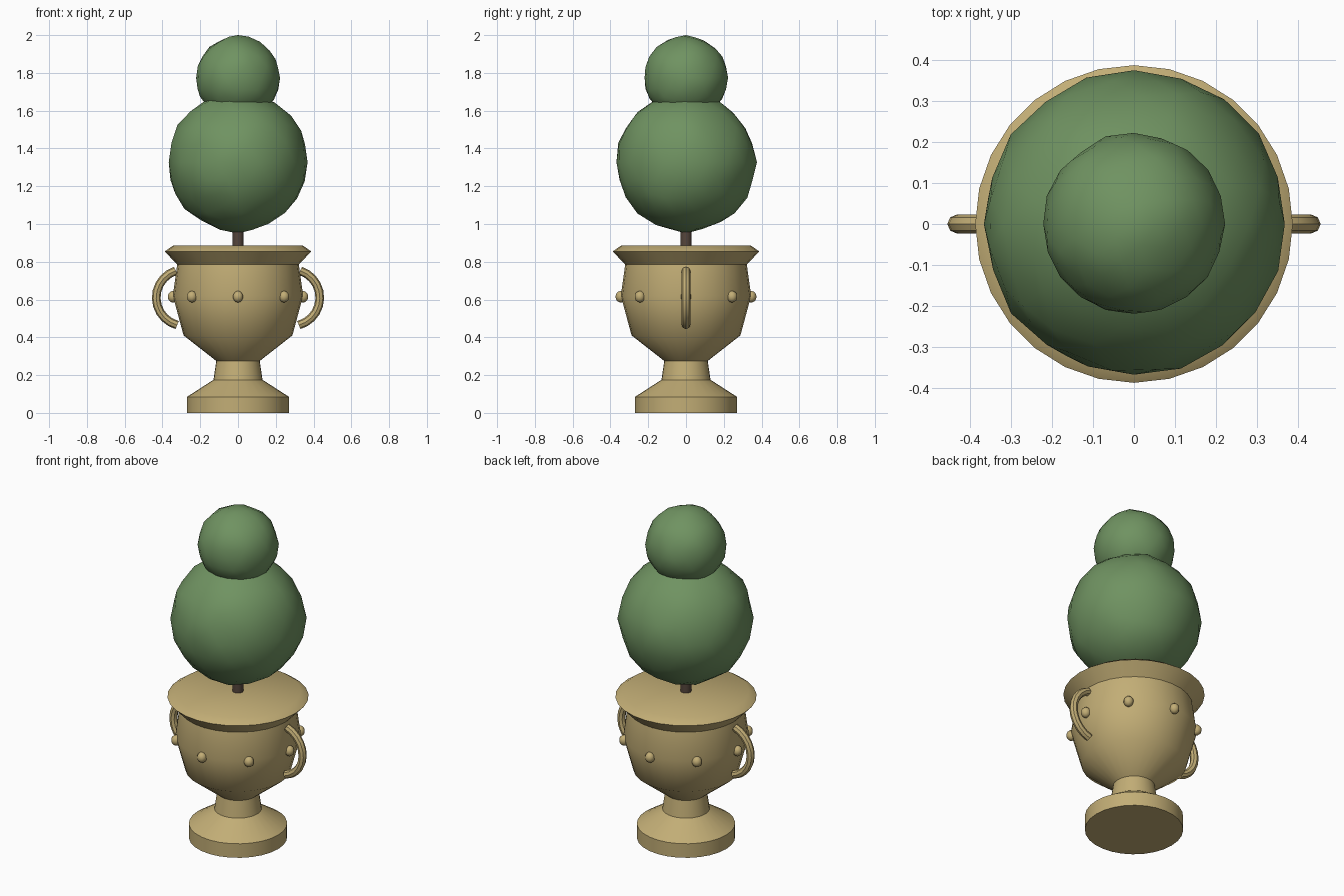
import bpy
import bmesh
import random
from math import sin, cos, pi, radians
from mathutils import Vector

if "Cube" in bpy.data.objects:
    bpy.data.objects.remove(bpy.data.objects["Cube"], do_unlink=True)


def material(name, r, g, b):
    m = bpy.data.materials.new(name)
    m.use_nodes = True
    m.diffuse_color = (r, g, b, 1)
    m.node_tree.nodes["Principled BSDF"].inputs["Base Color"].default_value = (r, g, b, 1)
    return m


stone = material("tan_stone", 0.54, 0.42, 0.18)
leaf = material("leaf_green", 0.16, 0.29, 0.12)
bark = material("dark_bark", 0.09, 0.06, 0.045)


def finish(obj, name, mat, angle):
    """Name, colour and smooth the part, keeping steep edges sharp."""
    obj.name = name
    obj.data.materials.clear()
    obj.data.materials.append(mat)
    bpy.ops.object.select_all(action='DESELECT')
    obj.select_set(True)
    bpy.context.view_layer.objects.active = obj
    bpy.ops.object.shade_smooth_by_angle(angle=radians(angle))
    return obj


def from_bmesh(bm, name, mat, angle):
    mesh = bpy.data.meshes.new(name)
    bm.to_mesh(mesh)
    bm.free()
    obj = bpy.data.objects.new(name, mesh)
    bpy.context.collection.objects.link(obj)
    return finish(obj, name, mat, angle)


def lathe(name, profile, steps, mat, angle):
    """Turn a (radius, height) profile around the z axis."""
    bm = bmesh.new()
    verts = [bm.verts.new((r, 0, z)) for r, z in profile]
    edges = [bm.edges.new(pair) for pair in zip(verts, verts[1:])]
    bmesh.ops.spin(bm, geom=verts + edges, cent=(0, 0, 0), axis=(0, 0, 1),
                   angle=2 * pi, steps=steps)
    bmesh.ops.remove_doubles(bm, verts=bm.verts, dist=0.0005)
    bmesh.ops.recalc_face_normals(bm, faces=bm.faces)
    return from_bmesh(bm, name, mat, angle)


def foliage(name, radius, z, seed):
    """Slightly uneven clipped ball of leaves."""
    rng = random.Random(seed)
    bm = bmesh.new()
    bmesh.ops.create_icosphere(bm, subdivisions=3, radius=radius)
    for v in bm.verts:
        if abs(v.co.z) < radius * 0.99:
            v.co *= 1 - rng.uniform(0, 0.04)
        v.co.z += z
    return from_bmesh(bm, name, leaf, 60)


# Urn: foot, neck, bowl and flared rim with a closed top
lathe("urn", [(0, 0), (0.27, 0), (0.27, 0.085), (0.13, 0.175), (0.115, 0.275),
              (0.288, 0.41), (0.345, 0.62), (0.322, 0.785), (0.388, 0.855),
              (0.345, 0.885), (0, 0.885)], 28, stone, 40)

# Eight studs around the bowl
for i in range(8):
    a = i * pi / 4
    bm = bmesh.new()
    bmesh.ops.create_uvsphere(bm, u_segments=10, v_segments=7, radius=0.028)
    bmesh.ops.scale(bm, vec=(1, 1, 1.1), verts=bm.verts)
    bmesh.ops.translate(bm, vec=(0.345 * cos(a), 0.345 * sin(a), 0.615), verts=bm.verts)
    from_bmesh(bm, f"stud_{i + 1}", stone, 70)

# Curved handles on both sides
for side, name in ((1, "left_handle"), (-1, "right_handle")):
    curve = bpy.data.curves.new(name, 'CURVE')
    curve.dimensions = '3D'
    curve.bevel_depth = 0.023
    curve.bevel_resolution = 2
    curve.use_fill_caps = True
    spline = curve.splines.new('POLY')
    count = 11
    spline.points.add(count - 1)
    for i, p in enumerate(spline.points):
        a = radians(72 - 147 * i / (count - 1))
        p.co = (side * (0.283 + 0.15 * cos(a)), 0, 0.61 + 0.15 * sin(a), 1)
    obj = bpy.data.objects.new(name, curve)
    bpy.context.collection.objects.link(obj)
    bpy.ops.object.select_all(action='DESELECT')
    obj.select_set(True)
    bpy.context.view_layer.objects.active = obj
    bpy.ops.object.convert(target='MESH')
    finish(bpy.context.object, name, stone, 40)

# Trunk
lathe("trunk", [(0, 0.87), (0.03, 0.87), (0.03, 1.1), (0, 1.1)], 10, bark, 50)

# Clipped foliage balls
foliage("lower_foliage", 0.377, 1.327, 3)
foliage("upper_foliage", 0.226, 1.774, 8)
